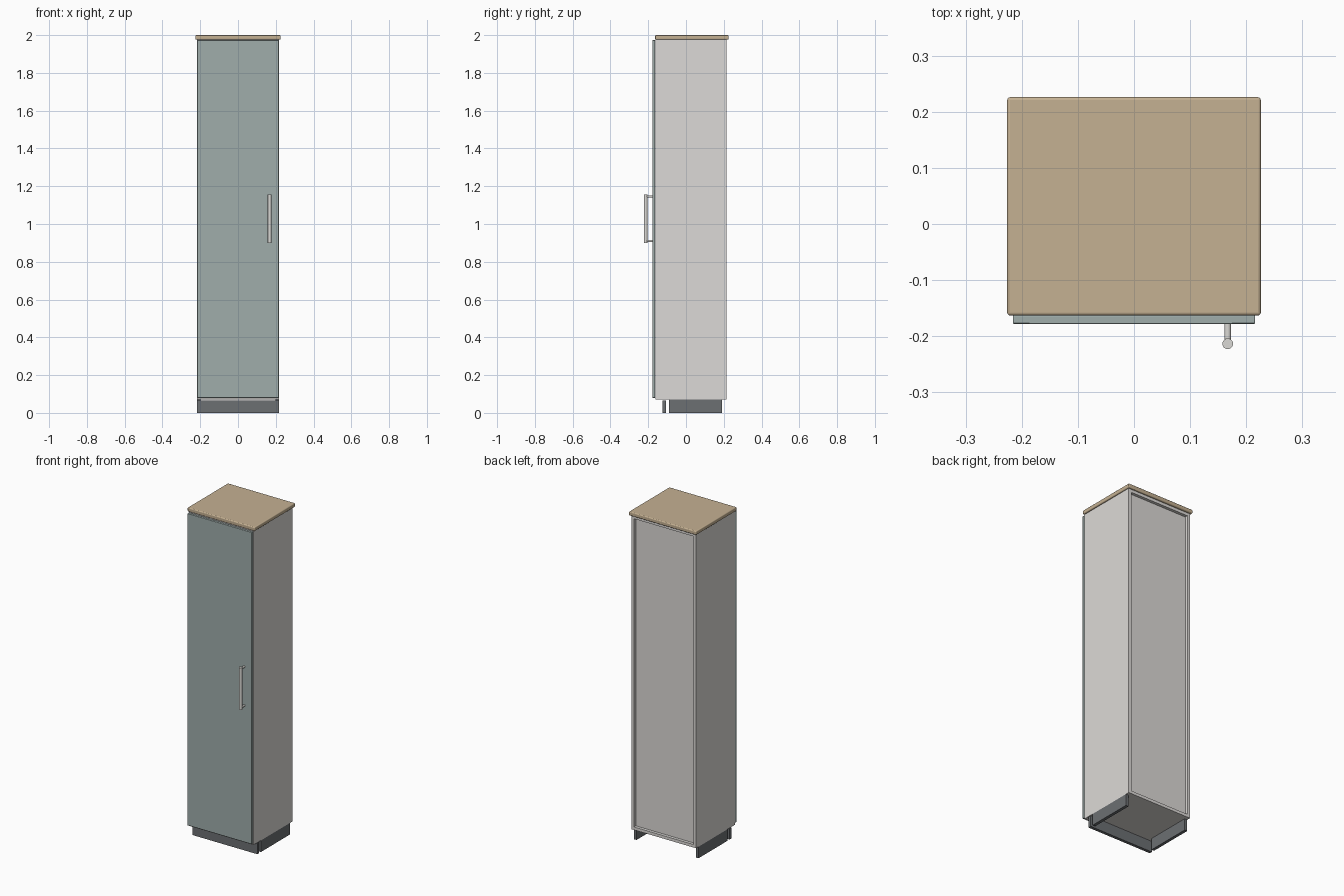
import bpy

old = bpy.data.objects.get("Cube")
if old:
    bpy.data.objects.remove(old)


def material(name, rgb):
    m = bpy.data.materials.new(name)
    m.use_nodes = True
    m.diffuse_color = (*rgb, 1)
    m.node_tree.nodes["Principled BSDF"].inputs["Base Color"].default_value = (*rgb, 1)
    return m


white = material("off white panel", (0.72, 0.70, 0.68))
sage = material("grey green door", (0.35, 0.42, 0.41))
wood = material("light wood", (0.56, 0.44, 0.29))
plinth = material("dark grey plinth", (0.15, 0.16, 0.17))
steel = material("brushed steel", (0.70, 0.69, 0.66))


def box(name, x, y, z, mat, bevel=0, segments=1):
    """Box from (low, high) ranges on each axis, with optional rounded edges."""
    spans = (x, y, z)
    bpy.ops.mesh.primitive_cube_add(size=1, location=[(a + b) / 2 for a, b in spans])
    ob = bpy.context.object
    ob.name = name
    ob.scale = [b - a for a, b in spans]
    bpy.ops.object.transform_apply(location=False, rotation=False, scale=True)
    ob.data.materials.append(mat)
    if bevel:
        mod = ob.modifiers.new("edge rounding", "BEVEL")
        mod.width = bevel
        mod.segments = segments
        bpy.ops.object.shade_smooth_by_angle()
    return ob


def rod(name, radius, length, location, rotation=(0, 0, 0)):
    bpy.ops.mesh.primitive_cylinder_add(vertices=24, radius=radius, depth=length,
                                        location=location, rotation=rotation)
    ob = bpy.context.object
    ob.name = name
    ob.data.materials.append(steel)
    bpy.ops.object.shade_smooth_by_angle()


W, T = 0.217, 0.018            # half width and board thickness
FRONT, BACK = -0.161, 0.214
LOW, HIGH = 0.07, 1.976
inner = (-W + T, W - T)

# Carcass: sides, bottom, top and recessed back
for side, s in (("left", 1), ("right", -1)):
    box(side + "_side_panel", sorted((s * W, s * (W - T))), (FRONT, BACK), (LOW, HIGH), white)
    box(side + "_plinth_board", sorted((s * W, s * (W - T))), (-0.09, 0.19), (0, LOW), plinth)
box("bottom_panel", inner, (FRONT, BACK), (LOW, LOW + T), white)
box("top_panel", inner, (FRONT, BACK), (HIGH - T, HIGH), white)
box("back_panel", inner, (0.186, 0.196), (LOW + T, HIGH - T), white)

# Plinth front and worktop
box("front_plinth_board", (-W, W), (-0.125, -0.107), (0, 0.066), plinth)
box("top_board", (-0.226, 0.226), (-0.163, 0.226), (HIGH, 2.0), wood, 0.005, 3)

# Door with bar handle
box("door", (-0.216, 0.216), (-0.178, -0.163), (0.08, 1.973), sage, 0.002, 2)
rod("handle_bar", 0.0095, 0.255, (0.167, -0.2135, 1.028))
for name, z in (("lower_handle_post", 0.91), ("upper_handle_post", 1.146)):
    rod(name, 0.006, 0.036, (0.167, -0.195, z), (1.5708, 0, 0))
